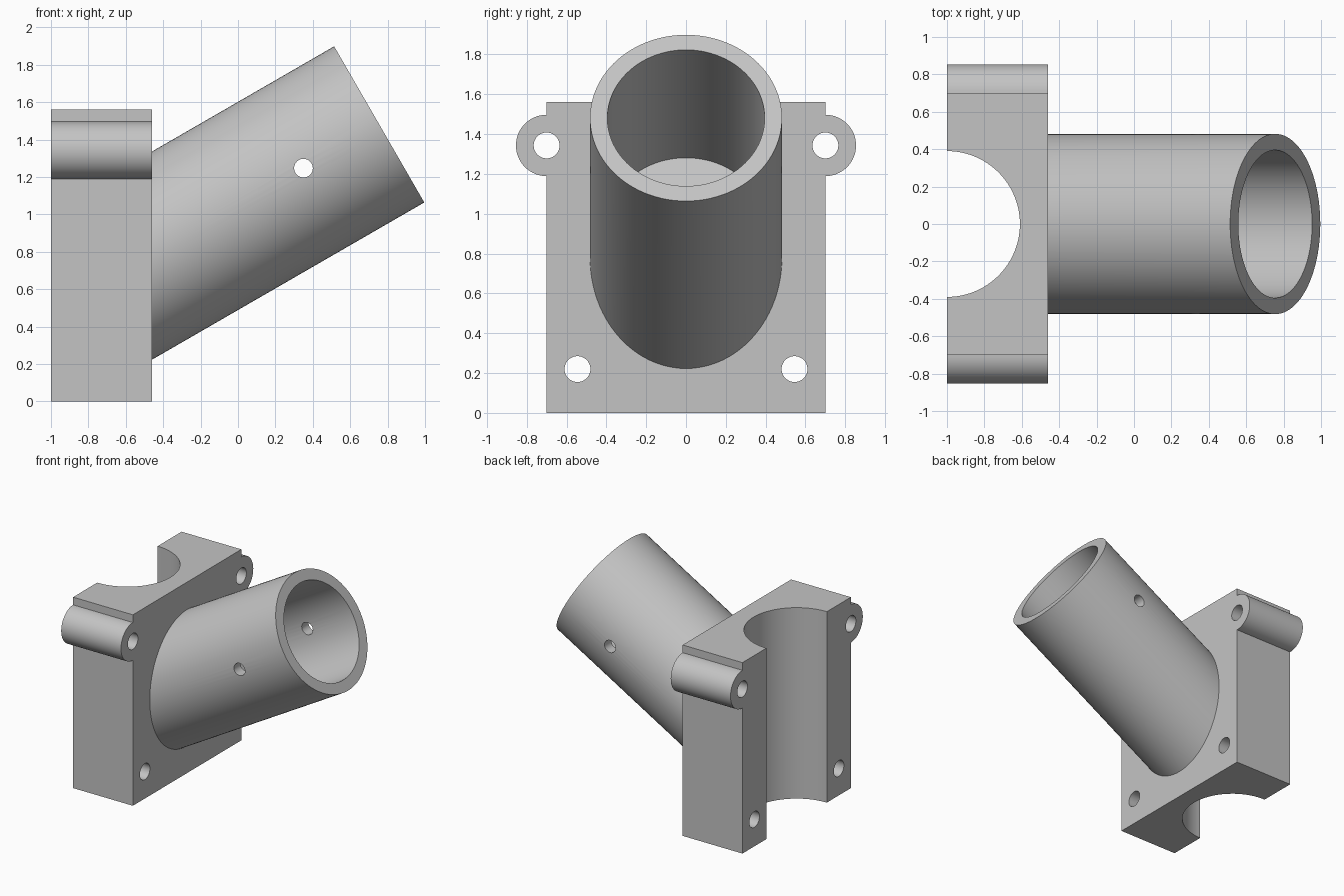
import bpy, bmesh
from math import radians, sin, cos, pi
from mathutils import Vector

if "Cube" in bpy.data.objects:
    bpy.data.objects.remove(bpy.data.objects["Cube"], do_unlink=True)

grey = bpy.data.materials.new("light_grey")
grey.use_nodes = True
colour = (0.55, 0.55, 0.55, 1)
grey.diffuse_color = colour
grey.node_tree.nodes["Principled BSDF"].inputs["Base Color"].default_value = colour

BACK, FACE = -1.0, -0.46          # block depth range along x
HALF, TOP = 0.70, 1.56            # block half width and height
LUG_Z, LUG_R = 1.343, 0.154
MOUTH = Vector((0.755, 0, 1.481))  # centre of the open tube end
AXIS = Vector((cos(radians(30)), 0, sin(radians(30))))


def cylinder(name, start, end, radius, sides=96):
    start, end = Vector(start), Vector(end)
    span = end - start
    bpy.ops.mesh.primitive_cylinder_add(
        vertices=sides, radius=radius, depth=span.length,
        location=(start + end) / 2, rotation=span.to_track_quat('Z', 'Y').to_euler())
    obj = bpy.context.object
    obj.name = name
    return obj


def combine(target, tool, operation):
    mod = target.modifiers.new(tool.name, 'BOOLEAN')
    mod.operation, mod.solver, mod.object = operation, 'EXACT', tool
    bpy.context.view_layer.objects.active = target
    bpy.ops.object.modifier_apply(modifier=mod.name)
    bpy.data.objects.remove(tool, do_unlink=True)


# Block outline with a round lug on each side, extruded along x
steps = 32
arc = [(HALF + LUG_R * cos(a), LUG_Z + LUG_R * sin(a))
       for a in (-pi / 2 + pi * i / steps for i in range(steps + 1))]
half = [(HALF, 0)] + arc + [(HALF, TOP)]
outline = half + [(-y, z) for y, z in reversed(half)]
bm = bmesh.new()
base = bm.faces.new([bm.verts.new((BACK, y, z)) for y, z in outline])
extruded = bmesh.ops.extrude_face_region(bm, geom=[base])["geom"]
bmesh.ops.translate(bm, vec=(FACE - BACK, 0, 0),
                    verts=[v for v in extruded if isinstance(v, bmesh.types.BMVert)])
bmesh.ops.recalc_face_normals(bm, faces=bm.faces)
mesh = bpy.data.meshes.new("tube_bracket")
bm.to_mesh(mesh)
bm.free()
bracket = bpy.data.objects.new("tube_bracket", mesh)
bpy.context.collection.objects.link(bracket)

# Slanted tube, joined to the block
combine(bracket, cylinder("tube", MOUTH - AXIS * 1.71, MOUTH, 0.482), 'UNION')

# Half-round channel down the back, blind bore, cross pin hole
combine(bracket, cylinder("channel", (BACK, 0, -0.2), (BACK, 0, TOP + 0.2), 0.39), 'DIFFERENCE')
combine(bracket, cylinder("bore", MOUTH - AXIS * 1.084, MOUTH + AXIS * 0.2, 0.395), 'DIFFERENCE')
combine(bracket, cylinder("pin_hole", (0.35, -0.8, 1.247), (0.35, 0.8, 1.247), 0.05, 40), 'DIFFERENCE')

# Bolt holes through the lugs and the lower corners
for side in (-1, 1):
    for y, z in ((HALF, LUG_Z), (0.545, 0.22)):
        hole = cylinder("bolt_hole", (BACK - 0.1, side * y, z), (FACE + 0.1, side * y, z), 0.065, 40)
        combine(bracket, hole, 'DIFFERENCE')

bracket.data.materials.clear()
bracket.data.materials.append(grey)
bpy.ops.object.select_all(action='DESELECT')
bracket.select_set(True)
bpy.context.view_layer.objects.active = bracket
bpy.ops.object.shade_smooth_by_angle(angle=radians(30))
